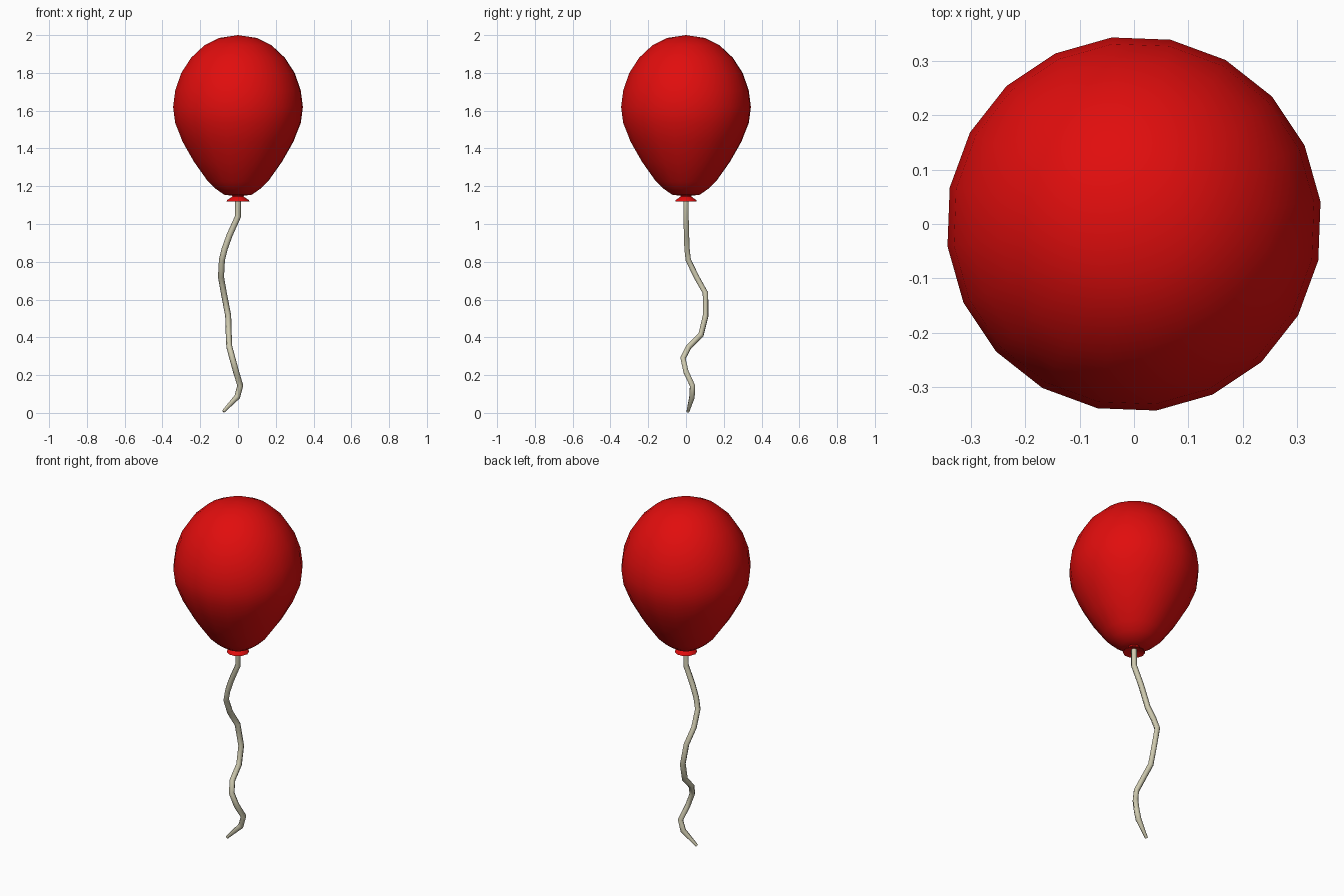
import bpy, bmesh, math

if "Cube" in bpy.data.objects:
    bpy.data.objects.remove(bpy.data.objects["Cube"])


def material(name, rgb):
    mat = bpy.data.materials.new(name)
    mat.diffuse_color = (*rgb, 1)
    mat.use_nodes = True
    mat.node_tree.nodes["Principled BSDF"].inputs["Base Color"].default_value = mat.diffuse_color
    return mat


red = material("red rubber", (0.75, 0.004, 0.004))
cream = material("cream string", (0.62, 0.59, 0.43))


def lathe(name, profile, sides, mat, offset=0.0):
    """Revolve (radius, z) points around the z axis; zero radius makes a pole."""
    bm = bmesh.new()
    rings = []
    for r, z in profile:
        if r == 0:
            rings.append([bm.verts.new((0, 0, z))] * sides)
        else:
            rings.append([bm.verts.new((r * math.cos(offset + math.tau * i / sides),
                                        r * math.sin(offset + math.tau * i / sides), z))
                          for i in range(sides)])
    for low, high in zip(rings, rings[1:]):
        for i in range(sides):
            j = (i + 1) % sides
            corners = list(dict.fromkeys((low[i], low[j], high[j], high[i])))
            bm.faces.new(corners)
    bmesh.ops.recalc_face_normals(bm, faces=bm.faces)
    mesh = bpy.data.meshes.new(name)
    bm.to_mesh(mesh)
    bm.free()
    mesh.materials.append(mat)
    mesh.shade_smooth()
    mesh.set_sharp_from_angle(angle=math.radians(50))
    obj = bpy.data.objects.new(name, mesh)
    bpy.context.collection.objects.link(obj)
    return obj


# Balloon body: teardrop with twenty sides
lathe("balloon_body", [
    (0, 1.15), (0.07, 1.153), (0.12, 1.187), (0.16, 1.225), (0.235, 1.33),
    (0.295, 1.435), (0.335, 1.535), (0.346, 1.62), (0.334, 1.71),
    (0.302, 1.80), (0.25, 1.88), (0.178, 1.947), (0.10, 1.985), (0, 2.0),
], 20, red, math.radians(6.8))

# Tied neck: small flared skirt, hollow below
lathe("balloon_knot", [
    (0, 1.137), (0.022, 1.135), (0.06, 1.12), (0.057, 1.127),
    (0.03, 1.145), (0.034, 1.165), (0, 1.17),
], 10, red)

# String: wavy six-sided tube, thinner at the loose end
path = [
    (0, 0, 1.14), (0, 0, 1.04), (-0.045, 0.003, 0.94), (-0.07, 0.005, 0.87),
    (-0.085, 0.012, 0.81), (-0.09, 0.055, 0.72), (-0.075, 0.103, 0.635),
    (-0.052, 0.104, 0.515), (-0.049, 0.08, 0.415), (-0.046, 0.015, 0.35),
    (-0.03, -0.016, 0.29), (-0.01, 0.0, 0.217), (0.012, 0.034, 0.145),
    (-0.004, 0.032, 0.085), (-0.078, 0.01, 0.007),
]
curve = bpy.data.curves.new("string", "CURVE")
curve.dimensions = "3D"
curve.bevel_depth = 0.016
curve.bevel_resolution = 1
curve.use_fill_caps = True
spline = curve.splines.new("POLY")
spline.points.add(len(path) - 1)
for point, co in zip(spline.points, path):
    point.co = (*co, 1)
spline.points[-1].radius = 0.5
spline.use_smooth = True
curve.materials.append(cream)
bpy.context.collection.objects.link(bpy.data.objects.new("string", curve))
